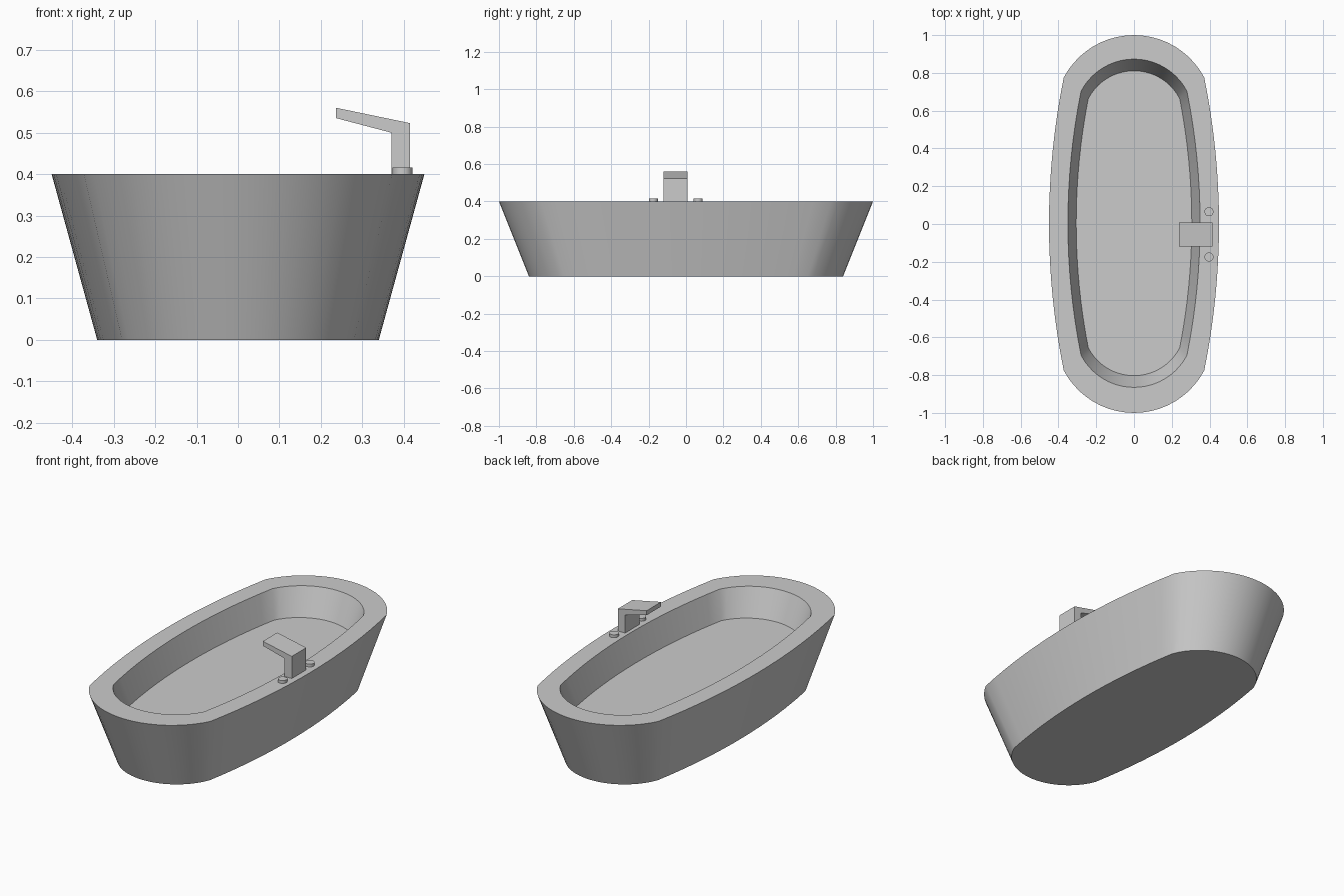
import bpy, bmesh, math

cube = bpy.data.objects.get("Cube")
if cube:
    bpy.data.objects.remove(cube, do_unlink=True)

GREY = (0.6, 0.6, 0.6, 1.0)
mat = bpy.data.materials.new("plain grey")
mat.use_nodes = True
mat.diffuse_color = GREY
mat.node_tree.nodes["Principled BSDF"].inputs["Base Color"].default_value = GREY


def finish(name, bm, smooth=True):
    bmesh.ops.recalc_face_normals(bm, faces=bm.faces)
    mesh = bpy.data.meshes.new(name)
    bm.to_mesh(mesh)
    bm.free()
    mesh.materials.append(mat)
    ob = bpy.data.objects.new(name, mesh)
    bpy.context.collection.objects.link(ob)
    if smooth:
        bpy.ops.object.select_all(action='DESELECT')
        ob.select_set(True)
        bpy.context.view_layer.objects.active = ob
        bpy.ops.object.shade_smooth_by_angle(angle=math.radians(30))
    return ob


def arc(half_chord, sagitta, steps):
    """Points (along, rise) of a shallow circular arc, end to end."""
    r = (half_chord ** 2 + sagitta ** 2) / (2 * sagitta)
    a = math.asin(half_chord / r)
    return [(r * math.sin(t), r * math.cos(t) - r + sagitta)
            for t in (a * (2 * i / steps - 1) for i in range(steps))]


def outline(half_w, half_l, cx, cy, shift, z):
    """Closed ring: two shallow side arcs and two rounded end arcs meeting at (cx, cy)."""
    half = [(cx + rise, t) for t, rise in arc(cy, half_w - cx, 16)]
    half += [(-t, cy + rise) for t, rise in arc(cx, half_l - cy, 20)]
    return [(s * x, s * y + shift, z) for s in (1, -1) for x, y in half]


# Tub: loft from the base up the outside, across the rim and down to the floor
rings = [
    outline(0.34, 0.84, 0.28, 0.65, 0, 0.0),
    outline(0.45, 1.0, 0.372, 0.775, 0, 0.4),
    outline(0.35, 0.869, 0.28, 0.70, 0.004, 0.4),
    outline(0.306, 0.807, 0.242, 0.66, 0.004, 0.25),
]
bm = bmesh.new()
loops = [[bm.verts.new(p) for p in ring] for ring in rings]
n = len(loops[0])
for low, high in zip(loops, loops[1:]):
    for i in range(n):
        j = (i + 1) % n
        bm.faces.new((low[i], low[j], high[j], high[i]))
bm.faces.new(loops[0][::-1])
bm.faces.new(loops[-1])
finish("bathtub", bm)

# Tap: bent spout profile extruded along y
profile = [(0.37, 0.4), (0.415, 0.4), (0.415, 0.523),
           (0.237, 0.56), (0.237, 0.535), (0.37, 0.5)]
bm = bmesh.new()
face = bm.faces.new([bm.verts.new((x, -0.12, z)) for x, z in profile])
out = bmesh.ops.extrude_face_region(bm, geom=[face])
bmesh.ops.translate(bm, vec=(0, 0.127, 0),
                    verts=[v for v in out["geom"] if isinstance(v, bmesh.types.BMVert)])
finish("tap_spout", bm, smooth=False)

# Tap knobs either side of the spout
for name, y in (("front_knob", -0.175), ("back_knob", 0.065)):
    bm = bmesh.new()
    bmesh.ops.create_cone(bm, cap_ends=True, segments=24,
                          radius1=0.024, radius2=0.024, depth=0.016)
    bmesh.ops.translate(bm, vec=(0.397, y, 0.408), verts=bm.verts)
    finish(name, bm)
